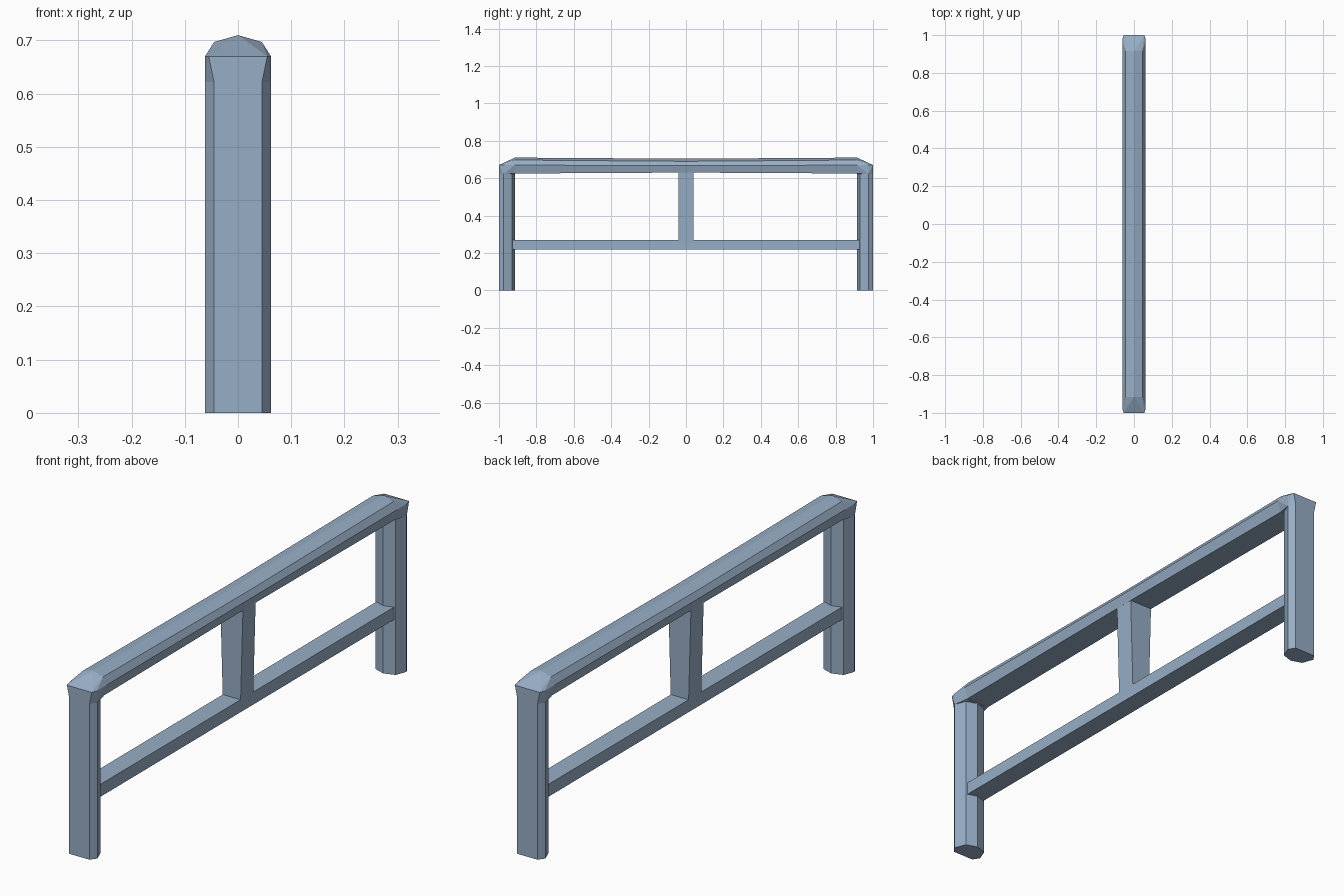
import bpy
import bmesh
import math

cube = bpy.data.objects.get("Cube")
if cube:
    bpy.data.objects.remove(cube, do_unlink=True)

paint = bpy.data.materials.new("blue_grey_metal")
paint.use_nodes = True
color = (0.31, 0.42, 0.56, 1)
paint.diffuse_color = color
paint.node_tree.nodes["Principled BSDF"].inputs["Base Color"].default_value = color


def hull(name, points):
    """Closed flat-shaded solid spanning rings of points."""
    bm = bmesh.new()
    for p in points:
        bm.verts.new(p)
    out = bmesh.ops.convex_hull(bm, input=bm.verts[:])
    loose = [v for v in bm.verts if not v.link_faces]
    bmesh.ops.delete(bm, geom=loose, context='VERTS')
    bmesh.ops.dissolve_limit(bm, angle_limit=math.radians(1),
                             verts=bm.verts[:], edges=bm.edges[:])
    bmesh.ops.recalc_face_normals(bm, faces=bm.faces[:])
    mesh = bpy.data.meshes.new(name)
    bm.to_mesh(mesh)
    bm.free()
    mesh.materials.append(paint)
    obj = bpy.data.objects.new(name, mesh)
    bpy.context.collection.objects.link(obj)
    return obj


def mirrored(half):
    """Mirror (x, other) pairs across x = 0."""
    return half + [(-x, v) for x, v in half if x]


post_section = mirrored([(0.045, 1.0), (0.062, 0.975), (0.045, 0.93), (0, 0.915)])
rail_end = mirrored([(0.05, 0.625), (0.062, 0.67), (0.045, 0.697), (0, 0.71)])
rail_mid = mirrored([(0.05, 0.63), (0.06, 0.667), (0.045, 0.69), (0, 0.704)])
corner_rim = mirrored([(0.055, 1.0), (0.062, 0.975)])


def post_ring(side, z):
    return [(x, side * y, z) for x, y in post_section]


def rail_ring(section, y):
    return [(x, y, z) for x, z in section]


for side, label in ((-1, "front"), (1, "back")):
    # Upright with faceted section
    hull(label + "_post", post_ring(side, 0) + post_ring(side, 0.622))
    # Sloped corner joining upright and handrail
    hull(label + "_corner",
         post_ring(side, 0.622) + rail_ring(rail_end, side * 0.915)
         + [(x, side * y, 0.67) for x, y in corner_rim])
    # Half of the handrail, slightly slimmer at the middle
    hull(label + "_handrail",
         rail_ring(rail_end, side * 0.915) + rail_ring(rail_mid, 0))

# Lower crossbar
hull("lower_rail", [(x, y, z) for x in (-0.039, 0.039)
                    for y in (-0.95, 0.95) for z in (0.22, 0.27)])

# Centre strut, wider at the top
hull("centre_strut", [(sx * w, sy * 0.04, z) for w, z in ((0.039, 0.25), (0.05, 0.64))
                      for sx in (-1, 1) for sy in (-1, 1)])
